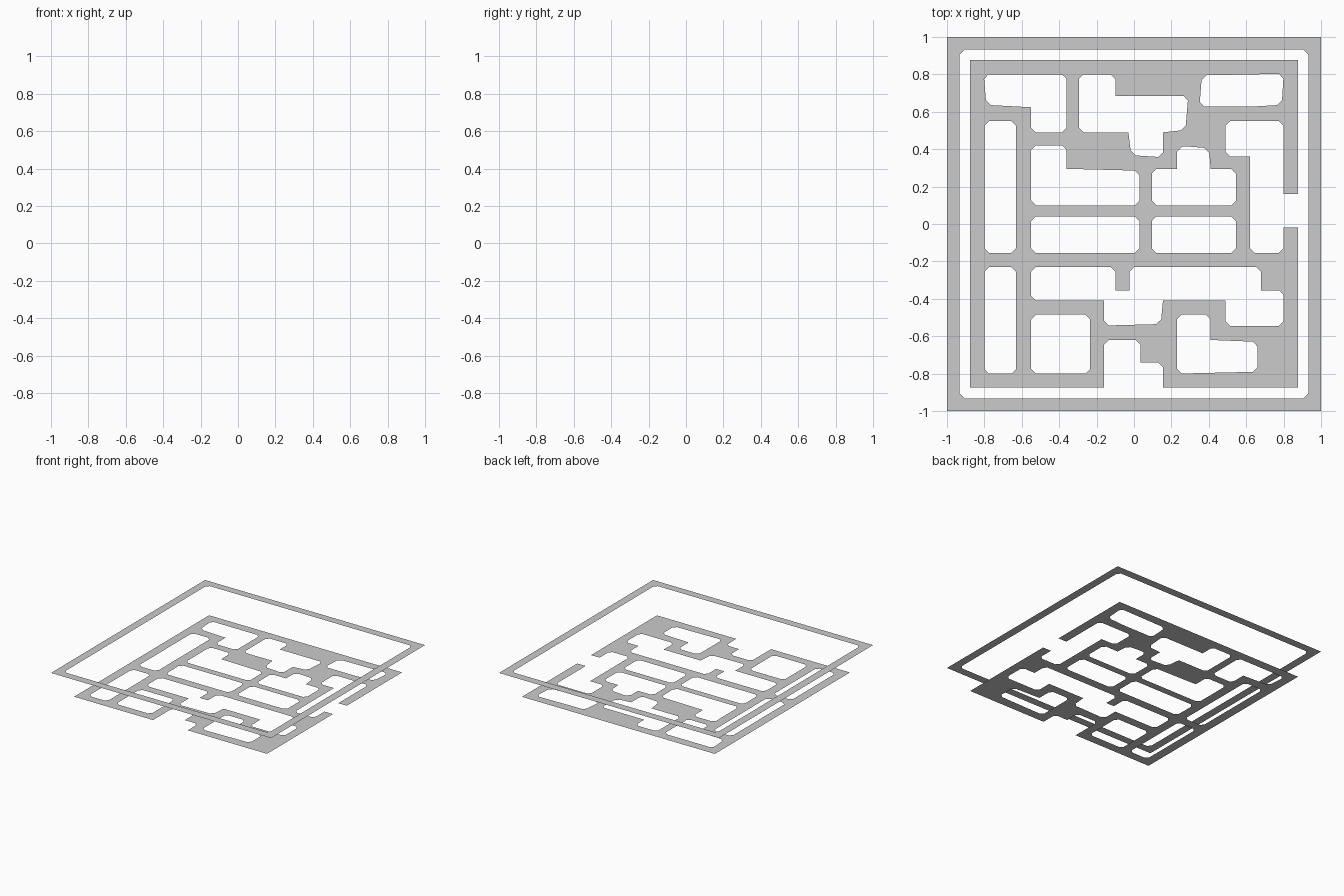
import bpy, bmesh
from mathutils import Vector

if "Cube" in bpy.data.objects:
    bpy.data.objects.remove(bpy.data.objects["Cube"])

BEVEL = 0.025


def area(p):
    return sum(a.x * b.y - b.x * a.y for a, b in zip(p, p[1:] + p[:1])) / 2


def loop(points, hole):
    """Orient the loop (outline CCW, hole CW) and chamfer its inside corners."""
    p = [Vector((x, y, 0)) for x, y in points]
    if (area(p) < 0) != hole:
        p.reverse()
    out = []
    for i, v in enumerate(p):
        a, b = (p[i - 1] - v).normalized(), (p[(i + 1) % len(p)] - v).normalized()
        if b.cross(a).z < -0.3:          # right turn: inside corner of the sheet
            out += [v + a * BEVEL, v + b * BEVEL]
        else:
            out.append(v)
    return out


def rect(x0, y0, x1, y1):
    return [(x0, y0), (x1, y0), (x1, y1), (x0, y1)]


def sheet(name, outline, holes, z):
    """Flat sheet with holes, facing up."""
    bm = bmesh.new()
    for i, pts in enumerate([outline] + holes):
        vs = [bm.verts.new(v) for v in loop(pts, i > 0)]
        for a, b in zip(vs, vs[1:] + vs[:1]):
            bm.edges.new((a, b))
    bmesh.ops.triangle_fill(bm, use_beauty=True, edges=bm.edges[:], normal=(0, 0, 1))
    bm.normal_update()
    for f in bm.faces:
        if f.normal.z < 0:
            f.normal_flip()
    me = bpy.data.meshes.new(name)
    bm.to_mesh(me)
    bm.free()
    ob = bpy.data.objects.new(name, me)
    ob.location.z = z
    bpy.context.collection.objects.link(ob)


# Raised border frame
sheet("border_frame", rect(-1, -1, 1, 1), [rect(-.932, -.932, .932, .932)], 0.21)

# Wall plan outline, running in through the right and front openings
plan = [(-.877, .877), (.877, .877), (.877, .16), (.80, .16),
        (.80, .55), (.49, .55), (.49, .36), (.62, .36), (.62, -.155), (.80, -.155),
        (.80, -.02), (.877, -.02), (.877, -.875), (.155, -.875),
        (.155, -.74), (.035, -.74), (.035, -.62), (-.16, -.62),
        (-.16, -.875), (-.877, -.875)]

# Plain rectangular rooms
rooms = [rect(-.80, -.155, -.63, .55), rect(-.80, -.80, -.63, -.23),
         rect(-.55, -.155, .03, .04), rect(.095, -.155, .545, .04),
         rect(-.55, -.80, -.235, -.485)]
# Top left room
rooms.append([(-.803, .80), (-.36, .80), (-.36, .49), (-.55, .49), (-.55, .624), (-.79, .637)])
# Top middle room
rooms.append([(-.295, .80), (-.10, .80), (-.10, .685), (.29, .685), (.275, .503), (.155, .49),
              (.155, .357), (-.015, .368), (-.03, .49), (-.295, .49)])
# Top right room
rooms.append([(.35, .627), (.363, .795), (.80, .803), (.79, .637), (.62, .627)])
# Two stepped centre rooms
rooms.append([(-.55, .42), (-.36, .42), (-.36, .295), (.03, .285), (.03, .10), (-.55, .10)])
rooms.append([(.095, .295), (.23, .295), (.23, .41), (.28, .415), (.40, .405), (.41, .295),
              (.545, .295), (.545, .10), (.095, .10)])
# Long hall
rooms.append([(-.55, -.23), (-.10, -.23), (-.10, -.355), (-.025, -.355), (-.025, -.23),
              (.68, -.23), (.68, -.355), (.80, -.355), (.80, -.545), (.49, -.545), (.49, -.41),
              (.155, -.41), (.143, -.535), (-.16, -.543), (-.16, -.41), (-.55, -.41)])
# Lower right room
rooms.append([(.23, -.485), (.41, -.485), (.41, -.62), (.66, -.63), (.66, -.79), (.23, -.80)])

sheet("wall_plan", plan, rooms, 0)
